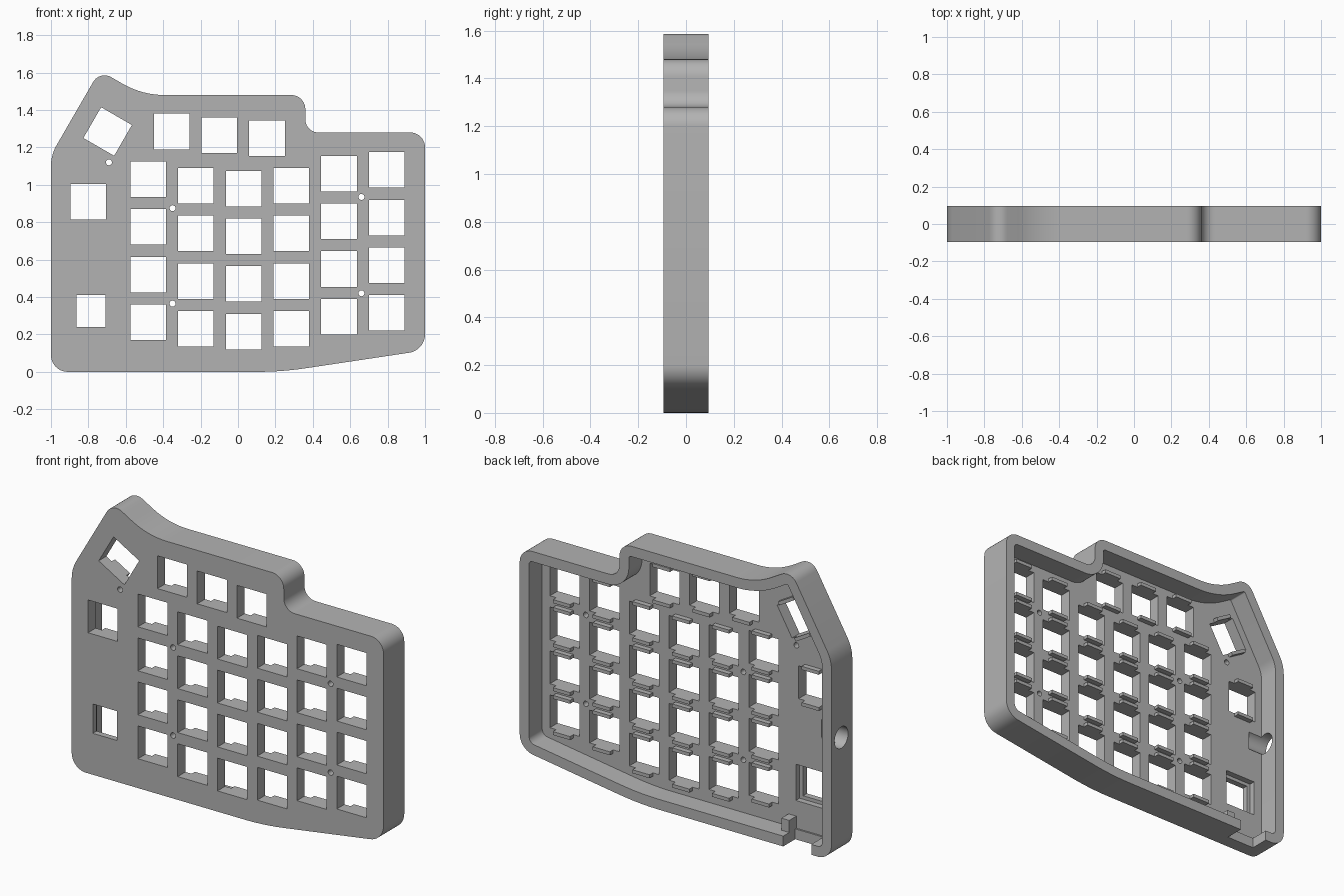
import bpy, bmesh, math
from mathutils import Vector, Matrix

cube = bpy.data.objects.get("Cube")
if cube:
    bpy.data.objects.remove(cube)

FRONT, BACK = -0.095, 0.095
PLATE_BACK = -0.025          # rear surface of the key plate
WALL = 0.06
KEY = 0.19                   # key opening size
PITCH = 0.255                # key spacing

grey = bpy.data.materials.new("case grey")
grey.use_nodes = True
grey.diffuse_color = (0.45, 0.45, 0.45, 1)
grey.node_tree.nodes["Principled BSDF"].inputs["Base Color"].default_value = (0.45, 0.45, 0.45, 1)


def make_object(name, bm):
    bmesh.ops.recalc_face_normals(bm, faces=bm.faces)
    mesh = bpy.data.meshes.new(name)
    bm.to_mesh(mesh)
    bm.free()
    mesh.materials.append(grey)
    obj = bpy.data.objects.new(name, mesh)
    bpy.context.collection.objects.link(obj)
    return obj


def rounded_outline(corners, inset=0.0, steps=10):
    """Counter-clockwise polygon with filleted corners, moved inwards by inset."""
    pts = []
    n = len(corners)
    for i, (x, z, r) in enumerate(corners):
        p = Vector((x, z))
        a = (p - Vector(corners[i - 1][:2])).normalized()
        b = (Vector(corners[(i + 1) % n][:2]) - p).normalized()
        turn = math.atan2(a.x * b.y - a.y * b.x, a.dot(b))
        side = math.copysign(1, turn)
        na = Vector((-a.y, a.x))
        centre = p - a * r * math.tan(abs(turn) / 2) + na * side * r
        radius = max(r - side * inset, 0.005)
        if r - side * inset < 0.005:      # keep the offset walls parallel
            centre += (na + Vector((-b.y, b.x))) * 0.005
        for k in range(steps + 1):
            t = turn * k / steps
            d = Matrix.Rotation(t, 2) @ (-na * side)
            pts.append(centre + d * radius)
    return pts


def extrude_outline(name, pts, y0, y1):
    bm = bmesh.new()
    face = bm.faces.new([bm.verts.new((p.x, y0, p.y)) for p in pts])
    new = bmesh.ops.extrude_face_region(bm, geom=[face])["geom"]
    bmesh.ops.translate(bm, vec=(0, y1 - y0, 0),
                        verts=[v for v in new if isinstance(v, bmesh.types.BMVert)])
    return make_object(name, bm)


def add_box(bm, x, z, w, h, y0, y1, angle=0.0, shift=0.0):
    """Box centred on (x, z), turned in the plate plane, shifted along its own z."""
    m = (Matrix.Translation((x, (y0 + y1) / 2, z)) @ Matrix.Rotation(angle, 4, 'Y')
         @ Matrix.Translation((0, 0, shift)) @ Matrix.Diagonal((w, y1 - y0, h, 1)))
    bmesh.ops.create_cube(bm, size=1, matrix=m)


def add_cylinder(bm, loc, axis, r, depth, sides):
    m = Matrix.Translation(loc) @ Matrix.Rotation(math.pi / 2, 4, axis)
    bmesh.ops.create_cone(bm, cap_ends=True, segments=sides, radius1=r, radius2=r,
                          depth=depth, matrix=m)


def cut(target, cutter):
    mod = target.modifiers.new("cut", 'BOOLEAN')
    mod.operation, mod.solver, mod.object = 'DIFFERENCE', 'EXACT', cutter
    cutter.hide_render = True
    bpy.context.view_layer.objects.active = target
    bpy.ops.object.modifier_apply(modifier=mod.name)
    bpy.data.objects.remove(cutter)


# Case silhouette: x, z, fillet radius
corners = [(-1, 0, 0.09), (0.233, 0, 1.74), (1, 0.115, 0.1), (1, 1.28, 0.08),
           (0.36, 1.28, 0.07), (0.36, 1.48, 0.075), (-0.513, 1.48, 0.45),
           (-0.739, 1.611, 0.07), (-1, 1.16, 0.22)]

case = extrude_outline("case_shell", rounded_outline(corners), FRONT, BACK)
cut(case, extrude_outline("cavity_cutter", rounded_outline(corners, WALL), PLATE_BACK, BACK + 0.1))

# Key positions: staggered columns, top row, thumb keys
keys = []
for col, top in enumerate((1.03, 0.995, 0.98, 0.995, 1.06, 1.08)):
    keys += [(-0.48 + col * PITCH, top - row * PITCH, 0) for row in range(4)]
keys += [(-0.355, 1.285, 0), (-0.1, 1.265, 0), (0.155, 1.25, 0)]
keys += [(-0.8, 0.91, 0), (-0.697, 1.285, math.radians(30))]

# Key openings, knob opening and screw holes
bm = bmesh.new()
for x, z, angle in keys:
    add_box(bm, x, z, KEY, KEY, FRONT - 0.1, PLATE_BACK + 0.05, angle)
add_box(bm, -0.787, 0.325, 0.155, 0.17, FRONT - 0.1, PLATE_BACK + 0.05)
for x, z in ((-0.69, 1.12), (-0.35, 0.875), (-0.35, 0.365), (0.66, 0.935), (0.66, 0.42)):
    add_cylinder(bm, (x, FRONT, z), 'X', 0.016, 0.3, 16)
cut(case, make_object("opening_cutter", bm))

# Rear pocket of the knob, side socket hole and bottom cable notch
bm = bmesh.new()
add_box(bm, -0.787, 0.325, 0.2, 0.21, -0.06, PLATE_BACK + 0.02)
add_cylinder(bm, (-1, 0.005, 0.68), 'Y', 0.062, 0.3, 32)
add_box(bm, -0.78, 0, 0.18, 0.2, -0.015, BACK + 0.1)
cut(case, make_object("socket_cutter", bm))

# Retaining clips above and below every key opening
bm = bmesh.new()
for x, z, angle in keys:
    for side in (-1, 1):
        add_box(bm, x, z, 0.11, 0.02, PLATE_BACK - 0.01, PLATE_BACK + 0.03, angle,
                side * (KEY / 2 + 0.01))
clips = make_object("key_clips", bm)

# Small post beside the cable notch
bm = bmesh.new()
add_box(bm, -0.665, 0.085, 0.05, 0.09, PLATE_BACK - 0.01, 0.04)
post = make_object("notch_post", bm)

# Smooth the fillets, keep the edges crisp
for obj in (case, clips, post):
    bpy.ops.object.select_all(action='DESELECT')
    obj.select_set(True)
    bpy.context.view_layer.objects.active = obj
    bpy.ops.object.shade_smooth_by_angle(angle=math.radians(30))
